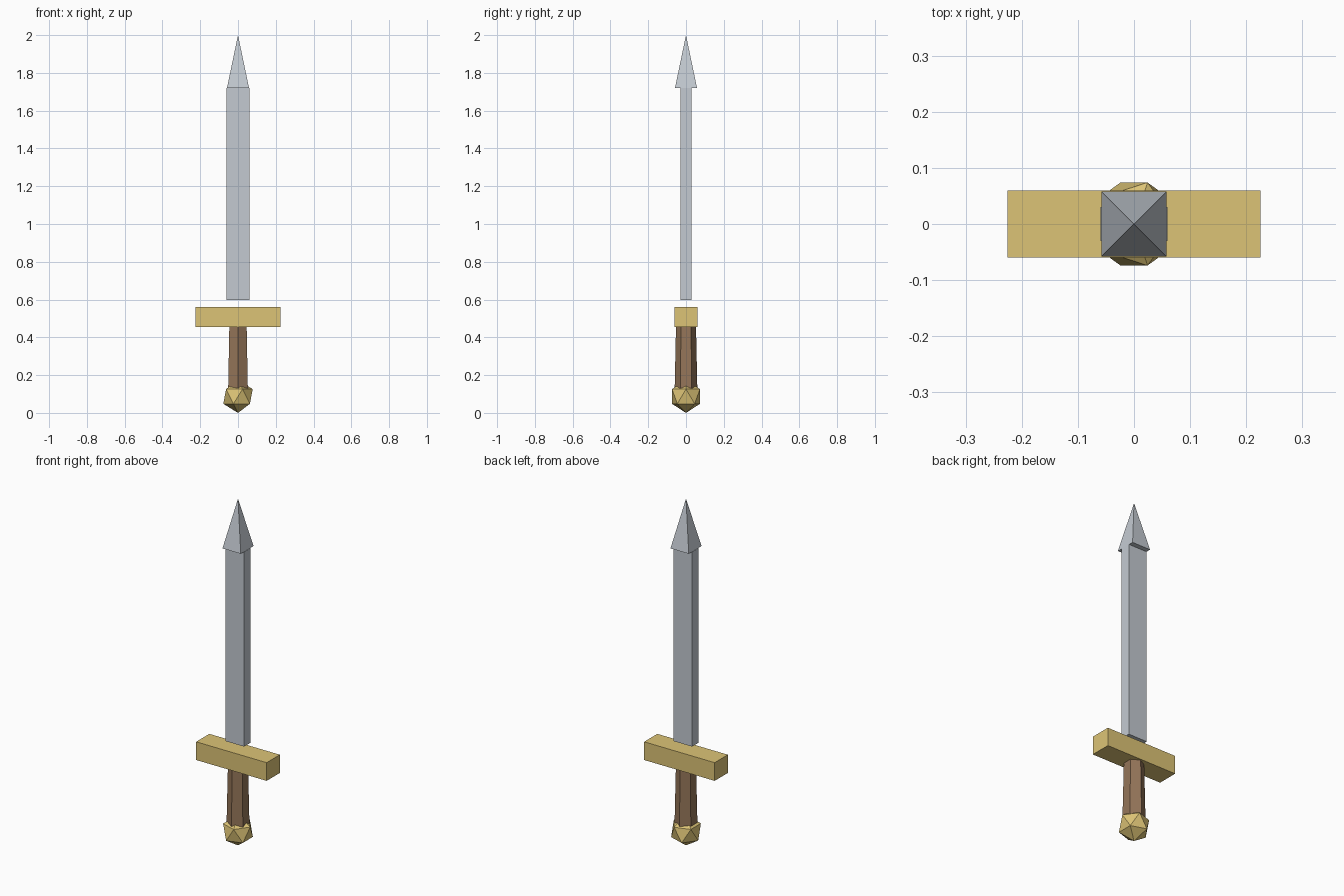
import bpy
from math import radians

if "Cube" in bpy.data.objects:
    bpy.data.objects.remove(bpy.data.objects["Cube"])


def material(name, rgb):
    m = bpy.data.materials.new(name)
    m.diffuse_color = (*rgb, 1)
    m.use_nodes = True
    m.node_tree.nodes["Principled BSDF"].inputs["Base Color"].default_value = m.diffuse_color
    return m


steel = material("steel", (0.55, 0.59, 0.64))
gold = material("gold", (0.72, 0.55, 0.18))
leather = material("leather", (0.30, 0.18, 0.10))


def finish(name, mat):
    ob = bpy.context.object
    ob.name = name
    ob.data.materials.append(mat)
    return ob


def box(name, width, depth, z0, z1, mat):
    bpy.ops.mesh.primitive_cube_add(size=1, location=(0, 0, (z0 + z1) / 2))
    bpy.context.object.scale = (width, depth, z1 - z0)
    return finish(name, mat)


def taper(name, sides, r0, r1, z0, z1, mat, turn=0):
    bpy.ops.mesh.primitive_cone_add(
        vertices=sides, radius1=r0, radius2=r1, depth=z1 - z0,
        location=(0, 0, (z0 + z1) / 2), rotation=(0, 0, radians(turn)))
    return finish(name, mat)


# Pommel: plain icosahedron
bpy.ops.mesh.primitive_ico_sphere_add(subdivisions=1, radius=0.087, location=(0, 0, 0.087))
finish("pommel", gold)

# Six-sided grip, slightly narrower at the top
taper("grip", 6, 0.06, 0.053, 0.13, 0.455, leather)

# Crossguard
box("crossguard", 0.45, 0.12, 0.455, 0.56, gold)

# Blade floats just above the guard; the square tip is deeper than the blade
box("blade", 0.12, 0.06, 0.597, 1.72, steel)
taper("blade_tip", 4, 0.0825, 0, 1.72, 2.0, steel, 45)
